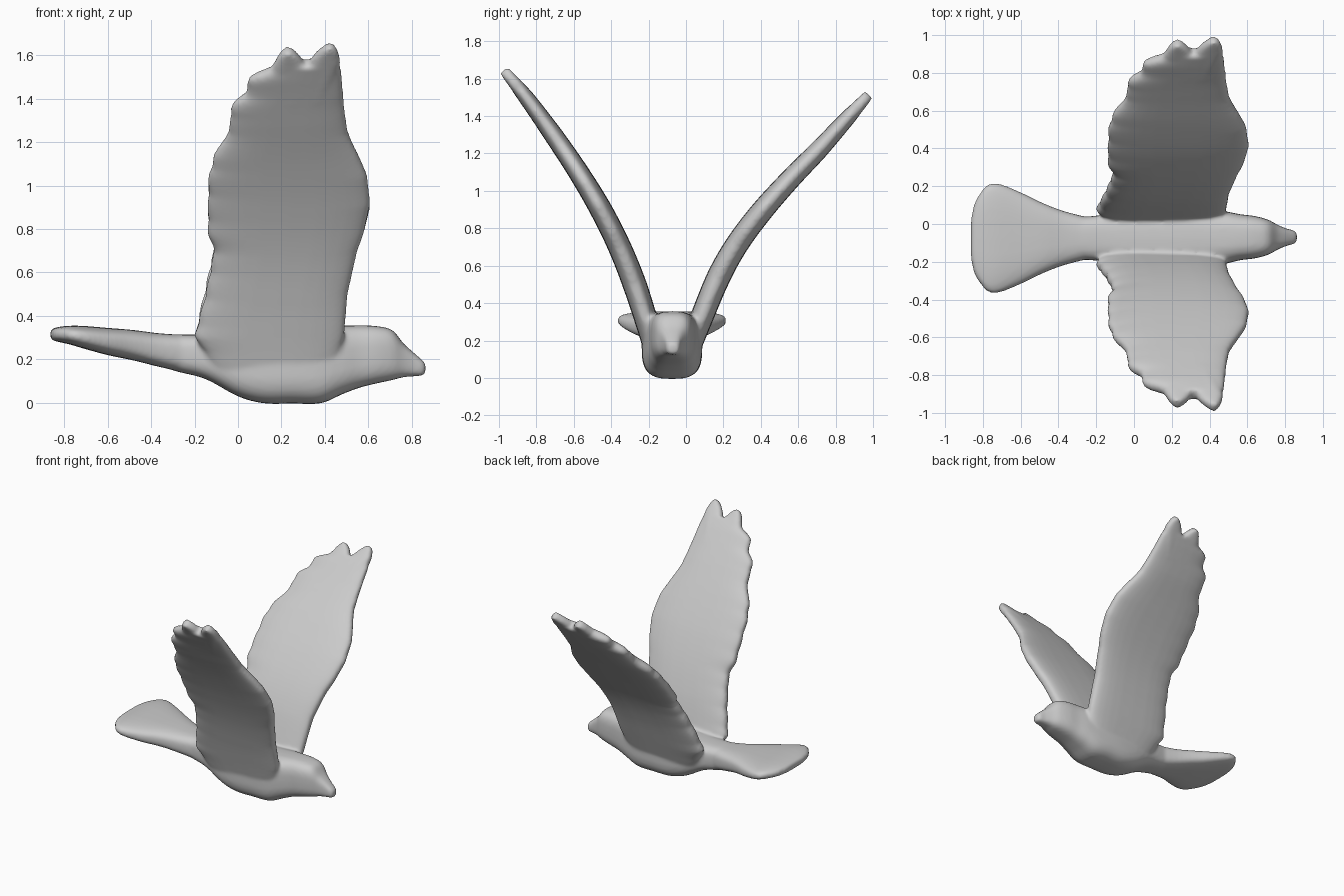
import bpy, bmesh, math

bm = bmesh.new()


def interp(table, t):
    """Linear lookup: rows are (t, a, b, ...)."""
    for p, q in zip(table, table[1:]):
        if t <= q[0]:
            f = max(0, (t - p[0]) / (q[0] - p[0]))
            return [a + (b - a) * f for a, b in zip(p[1:], q[1:])]
    return list(table[-1][1:])


def spline(rows, steps=5):
    """Catmull-Rom refinement of section rows."""
    out = []
    for i in range(len(rows) - 1):
        a, b, c, d = (rows[max(0, min(len(rows) - 1, i + k))] for k in (-1, 0, 1, 2))
        for s in range(steps):
            t = s / steps
            out.append([q + 0.5 * t * (r - p + t * (2*p - 5*q + 4*r - w + t * (3*(q - r) + w - p)))
                        for p, q, r, w in zip(a, b, c, d)])
    return out + [list(rows[-1])]


def oval(n, power):
    """Unit superellipse points."""
    pts = []
    for i in range(n):
        a = 2 * math.pi * i / n
        c, s = math.cos(a), math.sin(a)
        pts.append((math.copysign(abs(c) ** (2 / power), c), math.copysign(abs(s) ** (2 / power), s)))
    return pts


def loft(rings):
    """Closed skin through rings of points."""
    vs = [[bm.verts.new(p) for p in ring] for ring in rings]
    n = len(vs[0])
    faces = [bm.faces.new((a[i], a[(i + 1) % n], b[(i + 1) % n], b[i]))
             for a, b in zip(vs, vs[1:]) for i in range(n)]
    faces += [bm.faces.new(vs[0][::-1]), bm.faces.new(vs[-1])]
    bmesh.ops.recalc_face_normals(bm, faces=faces)


# Body, head and beak: x, y centre, half width, bottom z, top z
BODY = [(-0.45, -0.075, 0.10, 0.21, 0.31), (-0.30, -0.075, 0.11, 0.15, 0.315),
        (-0.15, -0.075, 0.125, 0.11, 0.315), (0.0, -0.075, 0.15, 0.03, 0.325),
        (0.12, -0.075, 0.16, -0.002, 0.335), (0.25, -0.075, 0.162, -0.003, 0.345),
        (0.38, -0.075, 0.155, -0.002, 0.35), (0.48, -0.072, 0.14, 0.04, 0.355),
        (0.56, -0.07, 0.122, 0.07, 0.357), (0.64, -0.07, 0.112, 0.09, 0.353),
        (0.71, -0.07, 0.093, 0.105, 0.335), (0.76, -0.07, 0.066, 0.118, 0.275),
        (0.81, -0.07, 0.045, 0.122, 0.23), (0.85, -0.07, 0.035, 0.126, 0.195),
        (0.863, -0.07, 0.018, 0.14, 0.18)]
# Fanned tail, same columns
TAIL = [(-0.863, -0.08, 0.10, 0.295, 0.335), (-0.845, -0.078, 0.185, 0.285, 0.345),
        (-0.81, -0.075, 0.245, 0.277, 0.352), (-0.77, -0.075, 0.285, 0.268, 0.355),
        (-0.71, -0.075, 0.287, 0.25, 0.354), (-0.60, -0.075, 0.243, 0.22, 0.345),
        (-0.48, -0.075, 0.185, 0.195, 0.335), (-0.36, -0.075, 0.14, 0.165, 0.32),
        (-0.2, -0.075, 0.10, 0.13, 0.31)]
for rows, power in ((BODY, 3.1), (TAIL, 3.0)):
    loft([[(x, yc + hw * u, (lo + hi) / 2 + (hi - lo) / 2 * v) for u, v in oval(32, power)]
          for x, yc, hw, lo, hi in spline(rows)])

# Wing span paths: station, y, z for the near (-y) and far (+y) wing
NEAR = [(0.15, -0.165, 0.15), (0.3, -0.21, 0.30), (0.5, -0.275, 0.50), (0.7, -0.355, 0.70),
        (0.9, -0.455, 0.90), (1.1, -0.575, 1.10), (1.3, -0.71, 1.30), (1.5, -0.855, 1.50),
        (1.65, -0.974, 1.645)]
FAR = [(0.15, 0.015, 0.15), (0.3, 0.075, 0.30), (0.5, 0.17, 0.53), (0.7, 0.27, 0.71),
       (0.9, 0.40, 0.885), (1.1, 0.555, 1.06), (1.3, 0.71, 1.22), (1.5, 0.86, 1.385),
       (1.65, 0.978, 1.515)]
# Wing outline: station, trailing x, leading x
CHORD = [(0.15, -0.10, 0.45), (0.31, -0.195, 0.49), (0.5, -0.145, 0.505), (0.7, -0.105, 0.55),
         (0.78, -0.135, 0.58), (0.92, -0.135, 0.61), (1.05, -0.13, 0.595), (1.14, -0.105, 0.555),
         (1.2, -0.07, 0.525), (1.25, -0.035, 0.505), (1.36, -0.03, 0.49), (1.39, -0.005, 0.487),
         (1.42, 0.04, 0.485), (1.49, 0.05, 0.48), (1.515, 0.09, 0.477), (1.54, 0.16, 0.473),
         (1.565, 0.19, 0.467)]
THICK = [(0.15, 0.06), (0.5, 0.064), (0.9, 0.06), (1.3, 0.051), (1.5, 0.042), (1.65, 0.028)]
# Two long tip feathers: station, centre x, half width
FINGERS = [[(1.40, 0.25, 0.05), (1.52, 0.24, 0.085), (1.58, 0.235, 0.06), (1.61, 0.232, 0.038),
            (1.628, 0.23, 0.014)],
           [(1.40, 0.36, 0.04), (1.55, 0.395, 0.072), (1.60, 0.407, 0.058), (1.63, 0.417, 0.038),
            (1.65, 0.422, 0.014)]]


def wing_ring(path, s, xa, xb, thin=1.0):
    y, z = interp(path, s)
    y0, z0 = interp(path, s - 0.06)
    y1, z1 = interp(path, min(1.65, s + 0.06))
    length = math.hypot(y1 - y0, z1 - z0)
    ny, nz = (z1 - z0) / length, -(y1 - y0) / length
    h = interp(THICK, s)[0] * thin
    return [((xa + xb) / 2 + (xb - xa) / 2 * u, y + ny * h * v, z + nz * h * v)
            for u, v in oval(28, 2.9)]


for path in (spline(NEAR), spline(FAR)):
    rings = []
    for i in range(81):
        s = 0.15 + (1.565 - 0.15) * i / 80
        xa, xb = interp(CHORD, s)
        xa -= 0.008 * abs(math.sin(s * 26))  # feather scallops
        rings.append(wing_ring(path, s, xa, xb))
    loft(rings)
    for finger in FINGERS:
        loft([wing_ring(path, s, c - w, c + w, 0.97) for s, c, w in spline(finger)])

# Fuse everything into one smooth skin
mesh = bpy.data.meshes.new("bird")
bm.to_mesh(mesh)
bm.free()
bird = bpy.data.objects.new("bird", mesh)
bpy.context.collection.objects.link(bird)
remesh = bird.modifiers.new("fuse", 'REMESH')
remesh.mode = 'VOXEL'
remesh.voxel_size = 0.011
remesh.use_smooth_shade = True
soften = bird.modifiers.new("soften", 'SMOOTH')
soften.factor = 0.5
soften.iterations = 8
